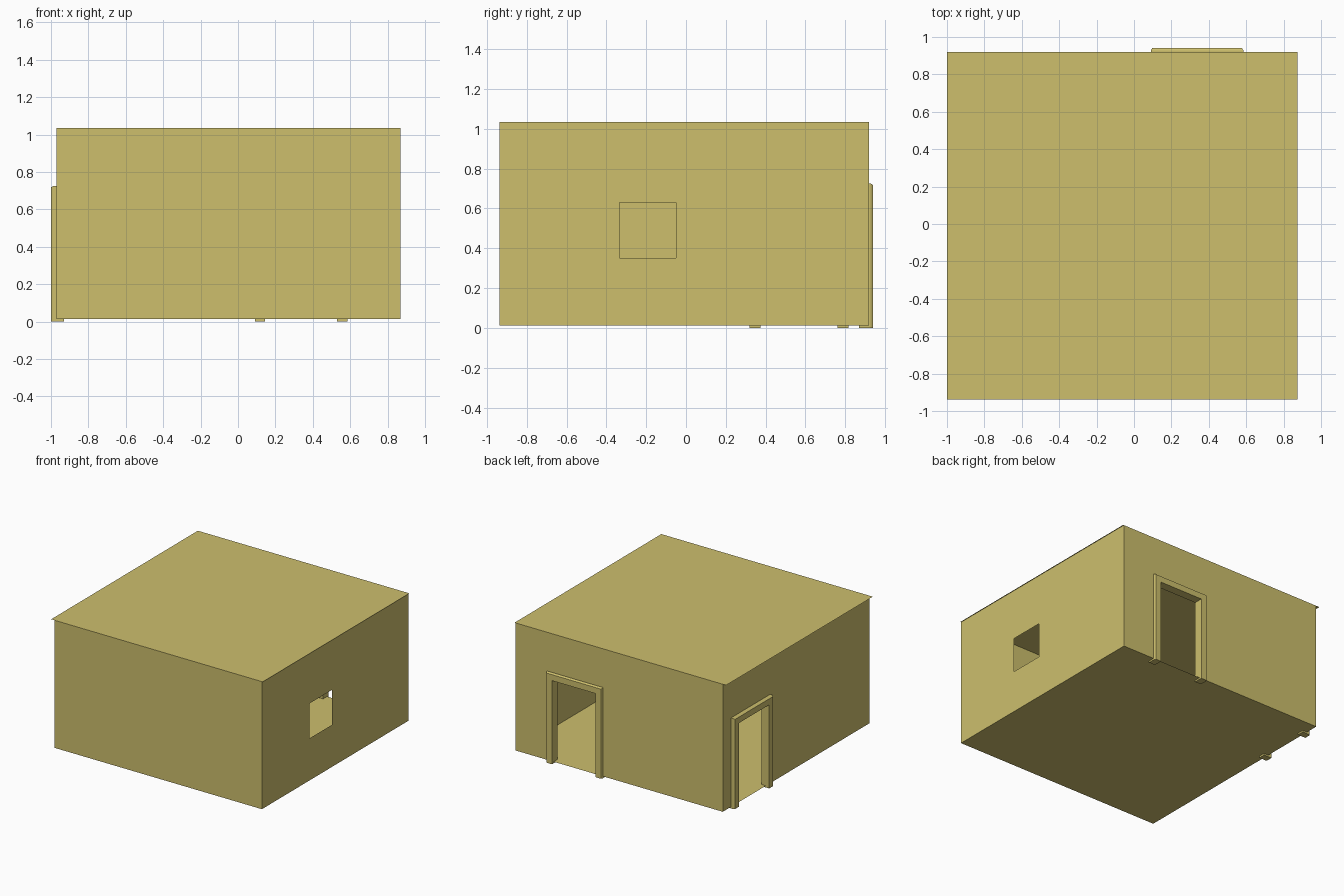
import bpy
from mathutils import Vector

if "Cube" in bpy.data.objects:
    bpy.data.objects.remove(bpy.data.objects["Cube"])

# Single flat colour
sand = bpy.data.materials.new("sand_yellow")
sand.diffuse_color = (0.61, 0.52, 0.152, 1)
sand.use_nodes = True
sand.node_tree.nodes["Principled BSDF"].inputs["Base Color"].default_value = sand.diffuse_color


def add_mesh(name, verts, faces):
    me = bpy.data.meshes.new(name)
    me.from_pydata(verts, [], faces)
    me.materials.append(sand)
    ob = bpy.data.objects.new(name, me)
    bpy.context.collection.objects.link(ob)
    return ob


def sheet(name, place, u_cuts, v_cuts, hole=None, flip=False):
    """Thin sheet gridded by cut lines; the cell 'hole' (i, j) is left open."""
    verts = [place(u, v) for v in v_cuts for u in u_cuts]
    n = len(u_cuts)
    faces = []
    for j in range(len(v_cuts) - 1):
        for i in range(n - 1):
            if (i, j) != hole:
                f = (j * n + i, j * n + i + 1, (j + 1) * n + i + 1, (j + 1) * n + i)
                faces.append(f[::-1] if flip else f)
    return add_mesh(name, verts, faces)


def door_frame(name, origin, along, out, width, height, profile):
    """Sweep a profile of (distance from opening, depth) around a doorway."""
    o, a, d = Vector(origin), Vector(along), Vector(out)
    up = Vector((0, 0, 1))
    stations = [(0, 0, -1, 0), (0, height, -1, 1),
                (width, height, 1, 1), (width, 0, 1, 0)]
    verts = [o + a * (s + ks * w) + up * (h + kh * w) + d * t
             for s, h, ks, kh in stations for w, t in profile]
    n = len(profile)
    faces = [(k * n + i, k * n + (i + 1) % n,
              (k + 1) * n + (i + 1) % n, (k + 1) * n + i)
             for k in range(3) for i in range(n)]
    faces += [tuple(range(n))[::-1], tuple(range(3 * n, 4 * n))]
    ob = add_mesh(name, verts, faces)
    # Make the closed frame face outward
    import bmesh
    bm = bmesh.new()
    bm.from_mesh(ob.data)
    bmesh.ops.recalc_face_normals(bm, faces=bm.faces)
    bm.to_mesh(ob.data)
    bm.free()
    return ob


X0, X1, Y0, Y1 = -0.97, 0.868, -0.937, 0.92
Z0, Z1, DOOR = 0.013, 1.035, 0.67

# Floor and overhanging roof
sheet("floor", lambda u, v: (u, v, Z0), [X0, X1], [Y0, Y1], flip=True)
sheet("roof", lambda u, v: (u, v, Z1), [-1.0, 0.875], [Y0, Y1])

# Walls: plain front, window on the right, doorways at back and left
sheet("front_wall", lambda u, v: (u, Y0, v), [X0, X1], [Z0, Z1])
sheet("right_wall", lambda u, v: (X1, u, v),
      [Y0, -0.335, -0.05, Y1], [Z0, 0.35, 0.63, Z1], hole=(1, 1))
sheet("back_wall", lambda u, v: (u, Y1, v),
      [X0, 0.145, 0.53, X1], [Z0, DOOR, Z1], hole=(1, 0), flip=True)
sheet("left_wall", lambda u, v: (X0, u, v),
      [Y0, 0.375, 0.76, Y1], [Z0, DOOR, Z1], hole=(1, 0), flip=True)

# Door frames, with a small chamfer on the outer edge
def frame_profile(front, back):
    return [(0, back), (0.055, back), (0.055, front - 0.012),
            (0.048, front), (0, front)]

door_frame("back_door_frame", (0.145, Y1, 0), (1, 0, 0), (0, 1, 0),
           0.385, DOOR, frame_profile(0.02, -0.05))
door_frame("left_door_frame", (X0, 0.375, 0), (0, 1, 0), (-1, 0, 0),
           0.385, DOOR, frame_profile(0.03, -0.04))
